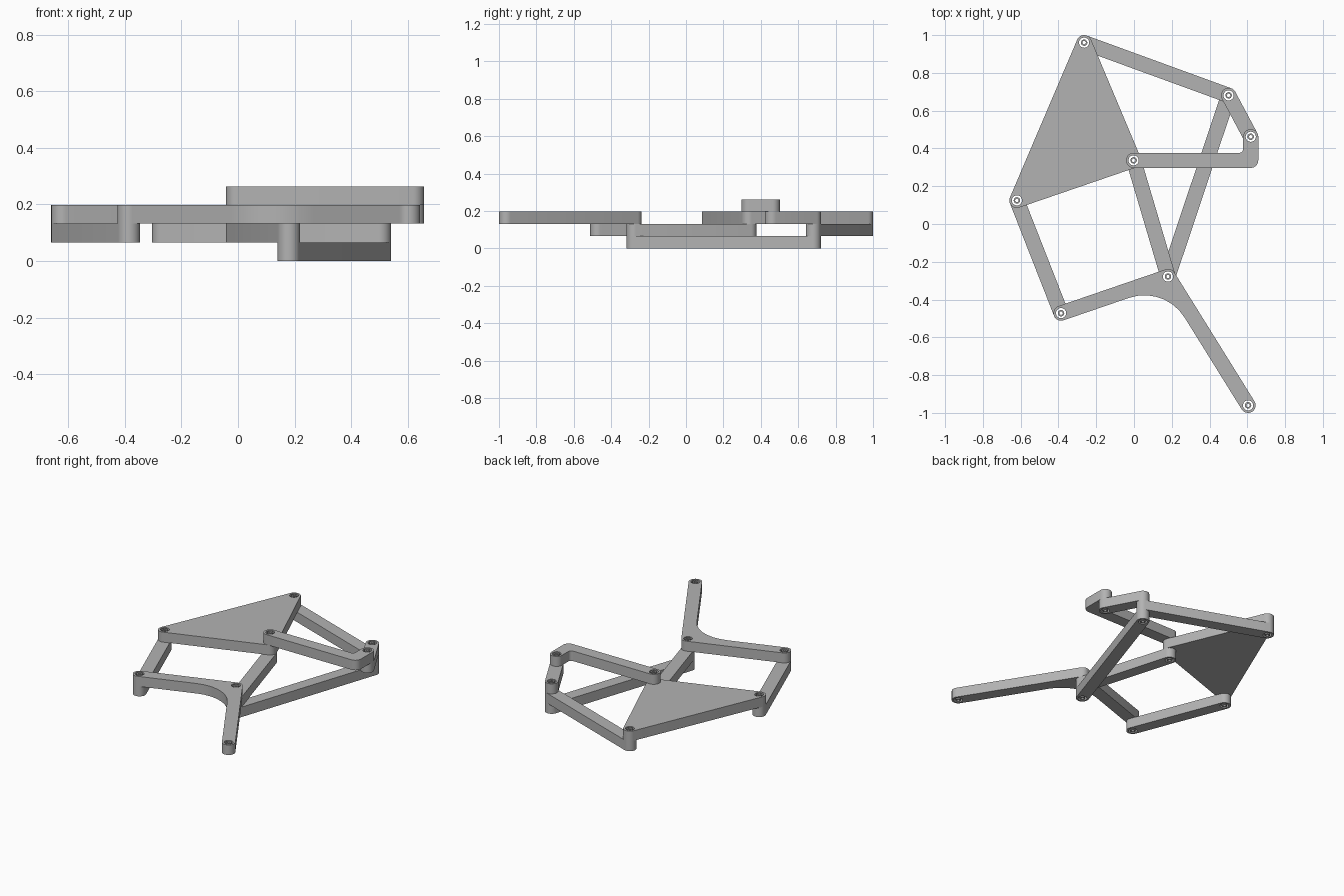
import bpy
from math import acos, atan2, ceil, cos, pi, radians, sin, tau
from mathutils import Vector

cube = bpy.data.objects.get("Cube")
if cube:
    bpy.data.objects.remove(cube, do_unlink=True)

grey = bpy.data.materials.new("plain grey")
grey.use_nodes = True
colour = (0.45, 0.45, 0.45, 1)
grey.diffuse_color = colour
grey.node_tree.nodes["Principled BSDF"].inputs["Base Color"].default_value = colour

R = 0.04           # rounded end radius, half the bar width
LAYER = 0.0657     # thickness of one linkage layer
HOLE, PIN_OUT, PIN_IN = 0.027, 0.017, 0.009

# Pivot positions
apex = Vector((-0.264, 0.96))
left_knee = Vector((-0.62, 0.125))
frame = Vector((-0.002, 0.337))
ankle_link = Vector((-0.386, -0.472))
ankle = Vector((0.18, -0.278))
toe = Vector((0.604, -0.96))
crank_pin = Vector((0.501, 0.681))
crank_axle = Vector((0.618, 0.462))


def polar(centre, radius, angle):
    return centre + radius * Vector((cos(angle), sin(angle)))


def belt(circles):
    """Outline running counter-clockwise round circles; a negative radius is a fillet."""
    count = len(circles)
    normals = []
    for i, (c1, r1) in enumerate(circles):
        c2, r2 = circles[(i + 1) % count]
        d = c2 - c1
        normals.append(atan2(d.y, d.x) - acos((r1 - r2) / d.length))
    points = []
    for i, (c, r) in enumerate(circles):
        start, sweep = normals[i - 1], (normals[i] - normals[i - 1]) % tau
        if r < 0:
            sweep -= tau
        steps = max(2, ceil(abs(sweep) / (pi / 16)))
        points += [polar(c, r, start + sweep * k / steps) for k in range(steps + 1)]
    return points


def ring(centre, radius):
    return [polar(centre, radius, tau * k / 24) for k in range(24)]


def plate(name, outline, pivots, layer):
    """Extruded flat part with a clearance hole and hollow pin at each pivot."""
    loops = [outline]
    for p in pivots:
        loops += [ring(p, r) for r in (HOLE, PIN_OUT, PIN_IN)]
    curve = bpy.data.curves.new(name + "_profile", "CURVE")
    curve.dimensions = "2D"
    curve.fill_mode = "BOTH"
    curve.extrude = LAYER / 2
    for loop in loops:
        spline = curve.splines.new("POLY")
        spline.points.add(len(loop) - 1)
        for point, co in zip(spline.points, loop):
            point.co = (co.x, co.y, 0, 1)
        spline.use_cyclic_u = True
    helper = bpy.data.objects.new(name + "_helper", curve)
    bpy.context.collection.objects.link(helper)
    graph = bpy.context.evaluated_depsgraph_get()
    mesh = bpy.data.meshes.new_from_object(helper.evaluated_get(graph))
    bpy.data.objects.remove(helper, do_unlink=True)
    bpy.data.curves.remove(curve)
    mesh.name = name
    mesh.materials.clear()
    mesh.materials.append(grey)
    obj = bpy.data.objects.new(name, mesh)
    obj.location.z = (layer + 0.5) * LAYER
    bpy.context.collection.objects.link(obj)
    bpy.ops.object.select_all(action="DESELECT")
    obj.select_set(True)
    bpy.context.view_layer.objects.active = obj
    bpy.ops.object.shade_smooth_by_angle(angle=radians(30))


# Straight bars and the triangular plate
for name, pivots, layer in (
    ("lower_rod", (ankle, crank_pin), 0),
    ("left_bar", (left_knee, ankle_link), 1),
    ("middle_bar", (frame, ankle), 1),
    ("upper_rod", (crank_pin, apex), 1),
    ("crank", (crank_pin, crank_axle), 2),
    ("triangle_plate", (apex, left_knee, frame), 2),
):
    plate(name, belt([(p, R) for p in pivots]), pivots, layer)

# Bent foot with a large fillet under the ankle
to_link, to_toe = (ankle_link - ankle).normalized(), (toe - ankle).normalized()
half_angle = to_link.angle(to_toe) / 2
fillet = 0.25
fillet_centre = ankle + (to_link + to_toe).normalized() * (fillet + R) / sin(half_angle)
foot = belt([(ankle_link, R), (fillet_centre, -fillet), (toe, R), (ankle, R)])
plate("foot", foot, (ankle_link, ankle, toe), 2)

# Top bracket, turned up at its right end
corner = Vector((crank_axle.x, frame.y))
inner = corner + Vector((-1, 1)) * (R + 0.02)
bracket = belt([(frame, R), (corner, R), (crank_axle, R), (inner, -0.02)])
plate("top_bracket", bracket, (frame, crank_axle), 3)
